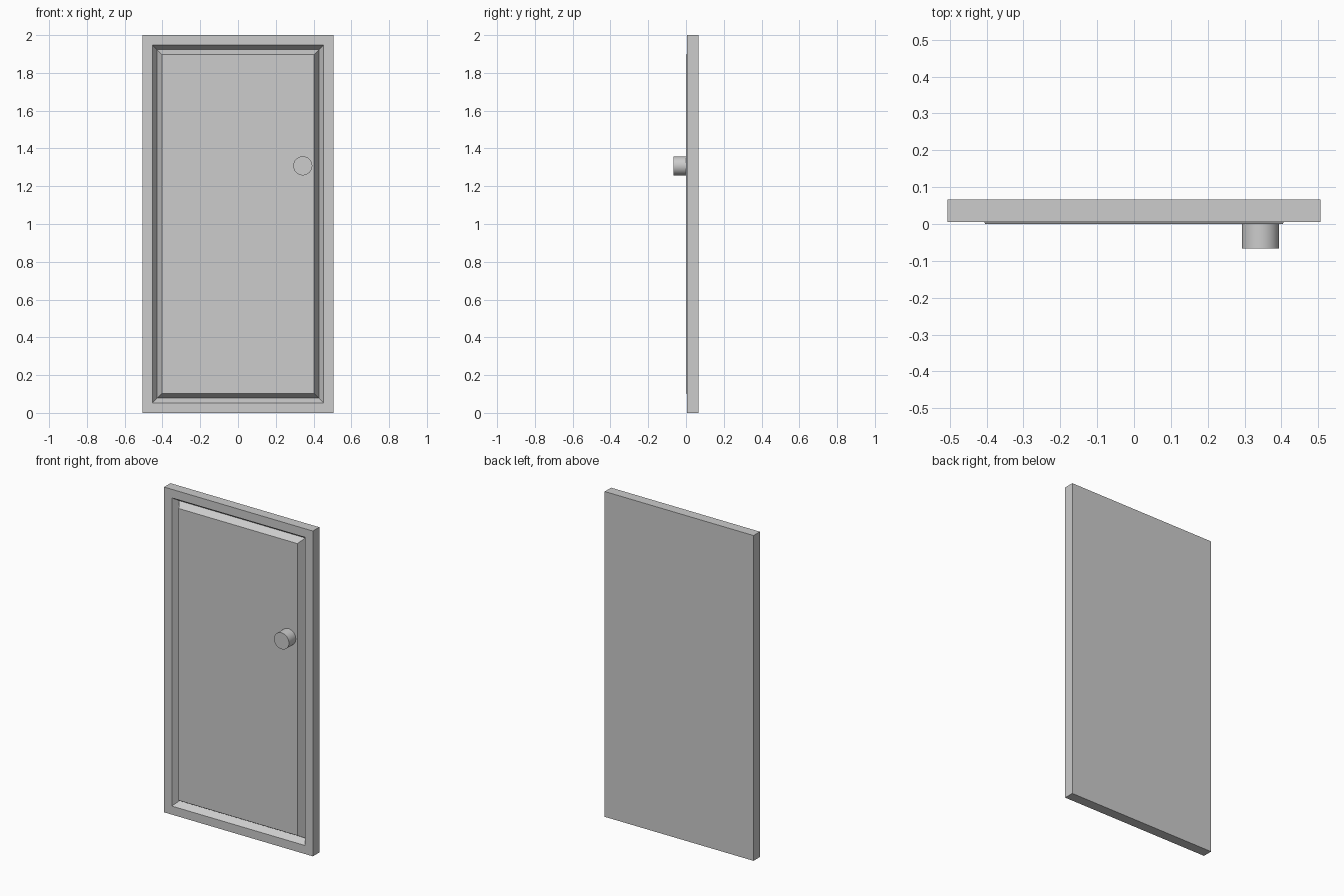
import bpy, bmesh, math
from mathutils import Matrix

default_cube = bpy.data.objects.get("Cube")
if default_cube:
    bpy.data.objects.remove(default_cube, do_unlink=True)

WIDTH, HEIGHT = 1.012, 2.0
FRONT_Y, BACK_Y = 0.005, 0.067

# One plain grey for every part
grey = bpy.data.materials.new("light_grey")
grey.use_nodes = True
colour = (0.604, 0.604, 0.604, 1)
grey.diffuse_color = colour
grey.node_tree.nodes["Principled BSDF"].inputs["Base Color"].default_value = colour


def finish(bm, name):
    mesh = bpy.data.meshes.new(name)
    bm.to_mesh(mesh)
    bm.free()
    mesh.materials.append(grey)
    obj = bpy.data.objects.new(name, mesh)
    bpy.context.collection.objects.link(obj)
    return obj


# Door slab: a box whose front is inset into frame, V groove and raised panel
bm = bmesh.new()
size = Matrix.Diagonal((WIDTH, BACK_Y - FRONT_Y, HEIGHT, 1))
centre = Matrix.Translation((0, (FRONT_Y + BACK_Y) / 2, HEIGHT / 2))
bmesh.ops.create_cube(bm, size=1, matrix=centre @ size)
bm.normal_update()
front = min(bm.faces, key=lambda f: f.calc_center_median().y)
for border, y in ((0.0525, FRONT_Y), (0.025, 0.042), (0.025, 0.0)):
    bmesh.ops.inset_region(bm, faces=[front], thickness=border, use_even_offset=True)
    bm.normal_update()
    for v in front.verts:
        v.co.y = y
    bm.normal_update()
finish(bm, "door_slab")

# Round knob standing on the panel
bm = bmesh.new()
bmesh.ops.create_cone(
    bm, cap_ends=True, segments=32, radius1=0.0505, radius2=0.0505, depth=0.067,
    matrix=Matrix.Translation((0.343, -0.0335, 1.308)) @ Matrix.Rotation(math.pi / 2, 4, "X"))
knob = finish(bm, "door_knob")
bpy.ops.object.select_all(action="DESELECT")
knob.select_set(True)
bpy.context.view_layer.objects.active = knob
bpy.ops.object.shade_smooth_by_angle(angle=math.radians(40))
